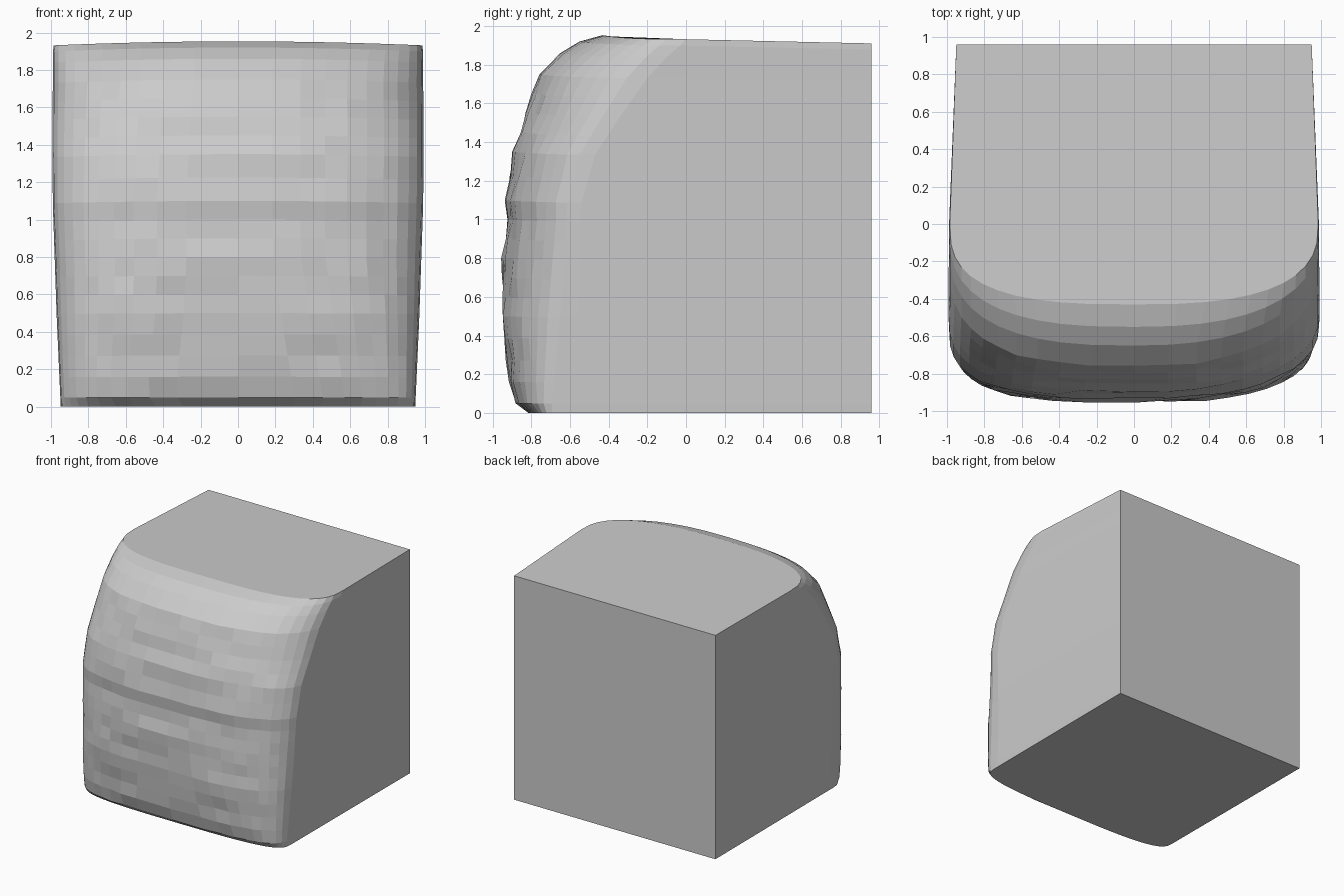
import bpy, bmesh, math, random

if "Cube" in bpy.data.objects:
    bpy.data.objects.remove(bpy.data.objects["Cube"])

random.seed(4)

# Horizontal section keys: height, half width, where the corner starts, front depth,
# left corner roundness, right corner roundness
KEYS = [
    (0.00, 0.945, -0.64, -0.815, 0.60, 0.60),
    (0.05, 0.950, -0.60, -0.885, 0.55, 0.58),
    (0.16, 0.955, -0.58, -0.915, 0.55, 0.62),
    (0.50, 0.970, -0.56, -0.955, 0.62, 0.74),
    (0.80, 0.980, -0.55, -0.952, 0.65, 0.84),
    (1.00, 0.987, -0.55, -0.927, 0.65, 0.86),
    (1.10, 0.990, -0.54, -0.938, 0.65, 0.86),
    (1.35, 0.992, -0.47, -0.900, 0.68, 0.86),
    (1.55, 0.992, -0.34, -0.830, 0.70, 0.86),
    (1.75, 0.990, -0.20, -0.770, 0.74, 0.86),
    (1.86, 0.990, -0.10, -0.650, 0.74, 0.84),
    (1.92, 0.990, -0.03, -0.550, 0.74, 0.80),
    (1.953, 0.985, 0.00, -0.430, 0.70, 0.74),
]
COLS = 22
BACK_Y, BACK_X, BACK_TOP, TOP = 0.96, 0.95, 1.91, 1.953


def refine(keys, step=0.11):
    """Insert evenly spaced rows between the keys."""
    rows = []
    for a, b in zip(keys, keys[1:]):
        n = max(1, round((b[0] - a[0]) / step))
        for i in range(n):
            rows.append([p + (q - p) * i / n for p, q in zip(a, b)])
    return rows + [list(keys[-1])]


def section(row, wobble):
    """Square back joined to a rounded, slightly lumpy front."""
    z, w, start, front, p_left, p_right = row
    zb = z * BACK_TOP / TOP
    pts = [(-BACK_X, BACK_Y, zb)]
    for i in range(COLS + 1):
        a = math.pi * i / COLS
        c, s = -math.cos(a), max(0.0, math.sin(a))
        p = p_left if c < 0 else p_right
        x = math.copysign(w * abs(c) ** p, c)
        y = start + (front - start) * s ** p
        y += random.uniform(-0.3, 1) * wobble * s
        pts.append((x, y, z - 0.022 * x * x * z / TOP))
    pts.append((BACK_X, BACK_Y, zb))
    return pts


# Weathered block: stacked sections with flat caps
bm = bmesh.new()
rows = refine(KEYS)
loops = []
for k, row in enumerate(rows):
    wobble = 0.014 if 0 < k < len(rows) - 3 else 0.0
    loops.append([bm.verts.new(p) for p in section(row, wobble)])
n = len(loops[0])
for lo, hi in zip(loops, loops[1:]):
    for i in range(n - 1):
        bm.faces.new((lo[i], lo[i + 1], hi[i + 1], hi[i]))

# Plain back, base and top
first, last = [l[0] for l in loops], [l[-1] for l in loops]
bm.faces.new(first + last[::-1])
bm.faces.new(loops[0][::-1])
bm.faces.new(loops[-1])
bmesh.ops.recalc_face_normals(bm, faces=bm.faces[:])

mesh = bpy.data.meshes.new("stone_block")
bm.to_mesh(mesh)
bm.free()
block = bpy.data.objects.new("stone_block", mesh)
bpy.context.collection.objects.link(block)
